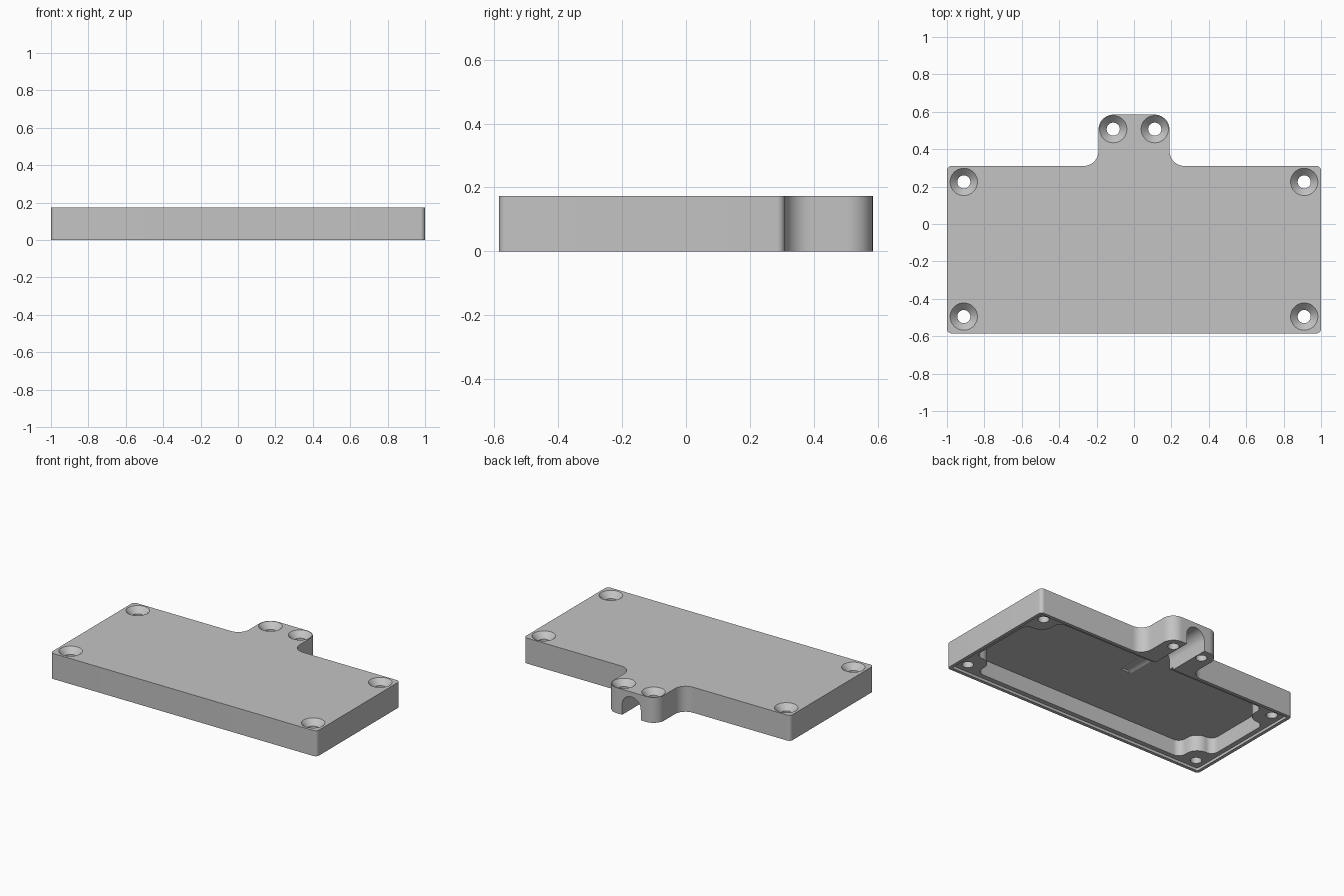
import bpy, bmesh, math
from mathutils import Vector

if "Cube" in bpy.data.objects:
    bpy.data.objects.remove(bpy.data.objects["Cube"], do_unlink=True)

grey = bpy.data.materials.new("plain_grey")
grey.use_nodes = True
grey.diffuse_color = (0.55, 0.55, 0.55, 1)
grey.node_tree.nodes["Principled BSDF"].inputs["Base Color"].default_value = (0.55, 0.55, 0.55, 1)


def rounded(corners, steps=10):
    """Turn (x, y, radius) corners into an outline with arcs."""
    out = []
    for i, (x, y, r) in enumerate(corners):
        p = Vector((x, y))
        a = (Vector(corners[i - 1][:2]) - p).normalized()
        b = (Vector(corners[(i + 1) % len(corners)][:2]) - p).normalized()
        half = a.angle(b) / 2
        centre = p + (a + b).normalized() * (r / math.sin(half))
        reach = r / math.tan(half)
        start, end = p + a * reach - centre, p + b * reach - centre
        first = math.atan2(start.y, start.x)
        sweep = math.atan2(start.x * end.y - start.y * end.x, start.dot(end))
        for s in range(steps + 1):
            t = first + sweep * s / steps
            out.append((centre.x + r * math.cos(t), centre.y + r * math.sin(t)))
    return out


def mirrored(half):
    """Complete a right-hand half outline, listed front to back."""
    return half + [(-x, y, r) for x, y, r in reversed(half)]


def loft(name, rings):
    """Closed solid through rings of equal point count."""
    bm = bmesh.new()
    loops = [[bm.verts.new(p) for p in ring] for ring in rings]
    n = len(loops[0])
    for lo, hi in zip(loops, loops[1:]):
        for i in range(n):
            j = (i + 1) % n
            bm.faces.new((lo[i], lo[j], hi[j], hi[i]))
    bm.faces.new(loops[0][::-1])
    bm.faces.new(loops[-1])
    bmesh.ops.recalc_face_normals(bm, faces=bm.faces)
    mesh = bpy.data.meshes.new(name)
    bm.to_mesh(mesh)
    bm.free()
    mesh.materials.append(grey)
    obj = bpy.data.objects.new(name, mesh)
    bpy.context.collection.objects.link(obj)
    return obj


def prism(name, outline, z0, z1):
    return loft(name, [[(x, y, z) for x, y in outline] for z in (z0, z1)])


def screw_hole(x, y):
    """Through hole with a countersink at the top."""
    turns = [math.tau * i / 40 for i in range(40)]
    profile = [(0.035, -0.1), (0.035, TOP - 0.038), (0.073, TOP), (0.098, TOP + 0.025)]
    return loft("screw_hole_cutter", [[(x + r * math.cos(t), y + r * math.sin(t), z)
                                       for t in turns] for r, z in profile])


TOP = 0.173

# Cover body with cable tab at the back
cover = prism("cover", rounded(mirrored([
    (1, -0.585, 0.025), (1, 0.31, 0.025), (0.19, 0.31, 0.08), (0.19, 0.585, 0.08)])), 0, TOP)

# Shallow recess inside the bottom rim
cutters = [prism("rim_cutter", rounded(mirrored([
    (0.978, -0.563, 0.015), (0.978, 0.288, 0.015)])), -0.1, 0.018)]

# Inner cavity stepping around the corner bosses
cutters.append(prism("cavity_cutter", rounded(mirrored([
    (0.81, -0.53, 0.05), (0.81, -0.38, 0.08), (0.945, -0.38, 0.05),
    (0.945, 0.105, 0.05), (0.81, 0.105, 0.08), (0.81, 0.255, 0.05)])), -0.11, 0.127))

# Arched cable channel
arch = [(0.07, -0.12)] + [(0.07 * math.cos(math.pi * i / 24), 0.07 + 0.07 * math.sin(math.pi * i / 24))
                          for i in range(25)] + [(-0.07, -0.12)]
cutters.append(loft("channel_cutter", [[(x, y, z) for x, z in arch] for y in (-0.08, 0.7)]))

# Screw holes
for side in (-1, 1):
    for x, y in ((0.91, 0.225), (0.91, -0.495), (0.111, 0.507)):
        cutters.append(screw_hole(side * x, y))

for cutter in cutters:
    cutter.hide_render = True
    mod = cover.modifiers.new("cut", 'BOOLEAN')
    mod.operation = 'DIFFERENCE'
    mod.solver = 'EXACT'
    mod.object = cutter

# Bake the cuts and drop the helpers
bpy.context.view_layer.update()
baked = bpy.data.meshes.new_from_object(cover.evaluated_get(bpy.context.evaluated_depsgraph_get()))
cover.modifiers.clear()
cover.data = baked
for cutter in cutters:
    bpy.data.objects.remove(cutter, do_unlink=True)

bpy.ops.object.select_all(action='DESELECT')
cover.select_set(True)
bpy.context.view_layer.objects.active = cover
bpy.ops.object.shade_smooth_by_angle(angle=math.radians(30))
